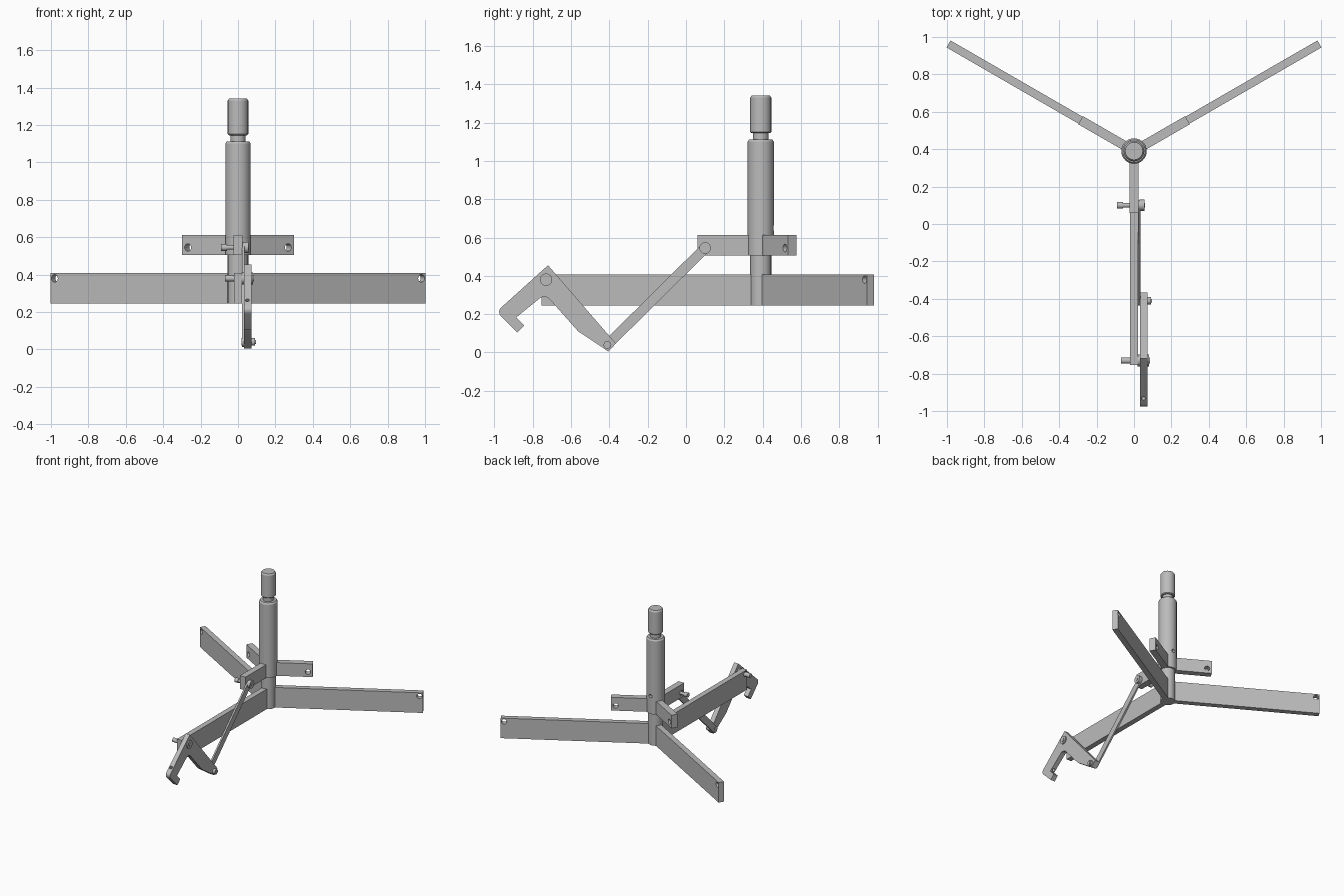
import bpy, bmesh, math
from mathutils import Matrix, Vector

if "Cube" in bpy.data.objects:
    bpy.data.objects.remove(bpy.data.objects["Cube"], do_unlink=True)

steel = bpy.data.materials.new("grey_steel")
steel.use_nodes = True
steel.diffuse_color = (0.5, 0.5, 0.5, 1)
steel.node_tree.nodes["Principled BSDF"].inputs["Base Color"].default_value = steel.diffuse_color

CENTRE = Vector((0, 0.39, 0))
X, Y, Z = Vector((1, 0, 0)), Vector((0, 1, 0)), Vector((0, 0, 1))


def frame(origin, ax, ay, az):
    """Matrix whose local axes are the given world directions."""
    m = Matrix((ax, ay, az)).transposed().to_4x4()
    m.translation = origin
    return m


def add_object(name, bm, matrix):
    """Clean a bmesh and turn it into a grey, angle-smoothed object."""
    bmesh.ops.remove_doubles(bm, verts=bm.verts, dist=1e-5)
    bmesh.ops.transform(bm, matrix=matrix, verts=bm.verts)
    bmesh.ops.recalc_face_normals(bm, faces=bm.faces)
    mesh = bpy.data.meshes.new(name)
    bm.to_mesh(mesh)
    bm.free()
    mesh.materials.clear()
    mesh.materials.append(steel)
    obj = bpy.data.objects.new(name, mesh)
    bpy.context.collection.objects.link(obj)
    smooth(obj)
    return obj


def smooth(obj):
    bpy.ops.object.select_all(action='DESELECT')
    obj.select_set(True)
    bpy.context.view_layer.objects.active = obj
    bpy.ops.object.shade_smooth_by_angle(angle=math.radians(30))


def arc(cx, cy, r, start=0, end=360, n=24):
    """Points on an arc, leaving out the last one of a full circle."""
    last = n if end - start >= 360 else n - 1
    angles = [math.radians(start + (end - start) * i / last) for i in range(n)]
    return [(cx + r * math.cos(a), cy + r * math.sin(a)) for a in angles]


def plate(name, outlines, thickness, matrix):
    """Flat plate: first outline is the edge, the others are holes."""
    curve = bpy.data.curves.new(name, 'CURVE')
    curve.dimensions, curve.fill_mode = '2D', 'BOTH'
    curve.extrude = thickness / 2
    for pts in outlines:
        s = curve.splines.new('POLY')
        s.points.add(len(pts) - 1)
        for p, (a, b) in zip(s.points, pts):
            p.co = (a, b, 0, 1)
        s.use_cyclic_u = True
    temp = bpy.data.objects.new(name, curve)
    bpy.context.collection.objects.link(temp)
    mesh = bpy.data.meshes.new_from_object(
        temp.evaluated_get(bpy.context.evaluated_depsgraph_get()))
    bm = bmesh.new()
    bm.from_mesh(mesh)
    bpy.data.objects.remove(temp)
    bpy.data.curves.remove(curve)
    bpy.data.meshes.remove(mesh)
    return add_object(name, bm, matrix)


def lathe(name, profile, matrix, steps=40):
    """Turn a (radius, height) profile about local z."""
    bm = bmesh.new()
    pts = [(0, profile[0][1])] + profile + [(0, profile[-1][1])]
    verts = [bm.verts.new((r, 0, h)) for r, h in pts]
    edges = [bm.edges.new(pair) for pair in zip(verts, verts[1:])]
    bmesh.ops.spin(bm, geom=verts + edges, axis=Z, cent=(0, 0, 0),
                   angle=math.tau, steps=steps, use_duplicate=False)
    return add_object(name, bm, matrix)


def drill(obj, start, direction, radius, depth):
    """Bore a round hole into an object."""
    m = direction.to_track_quat('Z', 'Y').to_matrix().to_4x4()
    m.translation = start
    cutter = lathe("drill", [(radius, 0), (radius, depth)], m, 20)
    mod = obj.modifiers.new("hole", 'BOOLEAN')
    mod.operation, mod.solver, mod.object = 'DIFFERENCE', 'EXACT', cutter
    bpy.context.view_layer.objects.active = obj
    bpy.ops.object.modifier_apply(modifier=mod.name)
    bpy.data.objects.remove(cutter, do_unlink=True)
    smooth(obj)


# Central column: inner tube, sliding sleeve and top cap
column = Matrix.Translation(CENTRE)
lathe("inner_tube", [(0.055, 0.245), (0.055, 0.56), (0.04, 0.56), (0.04, 1.16)], column)
sleeve = lathe("sleeve", [(0.068, 0.505), (0.068, 1.10), (0.06, 1.112)], column)
drill(sleeve, CENTRE + Vector((0, 0.09, 0.65)), -Y, 0.014, 0.05)
lathe("top_cap", [(0.049, 1.145), (0.055, 1.151), (0.055, 1.33), (0.047, 1.342)], column)

# Three long legs and three short lugs, each with a hole near its end
for name, angle in (("front", -90), ("left", 30), ("right", 150)):
    a = math.radians(angle)
    out = Vector((math.cos(a), math.sin(a), 0))
    m = frame(CENTRE, out, Z, out.cross(Z))
    for part, length, low, high, hole, thick in (
            ("leg", 1.145, 0.245, 0.408, (1.12, 0.38, 0.02), 0.043),
            ("lug", 0.33, 0.505, 0.612, (0.295, 0.545, 0.02), 0.05)):
        start = 0.02
        edge = [(start, low), (length, low), (length, high), (start, high)]
        plate(f"{name}_{part}", [edge, arc(*hole)], thick, m)

# Hooked bell-crank lever on the front leg
outline = [(-0.72, 0.455), (-0.366, 0.047), (-0.405, 0.005), (-0.564, 0.112)]
outline += arc(-0.74, 0.25, 0.04, 42, 130, 8)
outline += [(-0.886, 0.183), (-0.844, 0.14), (-0.88, 0.105)]
outline += arc(-0.945, 0.212, 0.03, 225, 132, 8)[::1]
lever = plate("hook_lever", [outline], 0.038, frame(Vector((0.052, 0, 0)), Y, Z, X))
slope = Vector((0, -0.66, 0.75))
drill(lever, Vector((0.05, -0.935, 0.266)) + slope * 0.05, -slope, 0.011, 0.2)

# Connecting link from the front lug down to the lever
top, bottom = Vector((0.1, 0.545)), Vector((-0.41, 0.04))
turn = math.degrees(math.atan2(*(top - bottom).yx))
link = arc(*top, 0.026, turn - 90, turn + 90, 14)
link += arc(*bottom, 0.026, turn + 90, turn + 270, 14)
plate("connecting_link", [link], 0.013, frame(Vector((0.029, 0, 0)), Y, Z, X))

# Pivot pins, turned along x
pins = {
    "upper_pin": (0.1, 0.545, [(0.018, -0.09), (0.018, -0.06), (0.012, -0.06), (0.012, 0.03),
                               (0.03, 0.03), (0.03, 0.056), (0.012, 0.056), (0.012, 0.06)]),
    "lever_pin": (-0.73, 0.38, [(0.017, -0.07), (0.017, 0.02), (0.032, 0.02), (0.032, 0.08),
                                (0.017, 0.08), (0.017, 0.085)]),
    "lower_pin": (-0.41, 0.04, [(0.02, 0.02), (0.02, 0.092), (0.01, 0.092), (0.01, 0.096)]),
}
for name, (y, z, profile) in pins.items():
    lathe(name, profile, frame(Vector((0, y, z)), Y, Z, X), 28)
